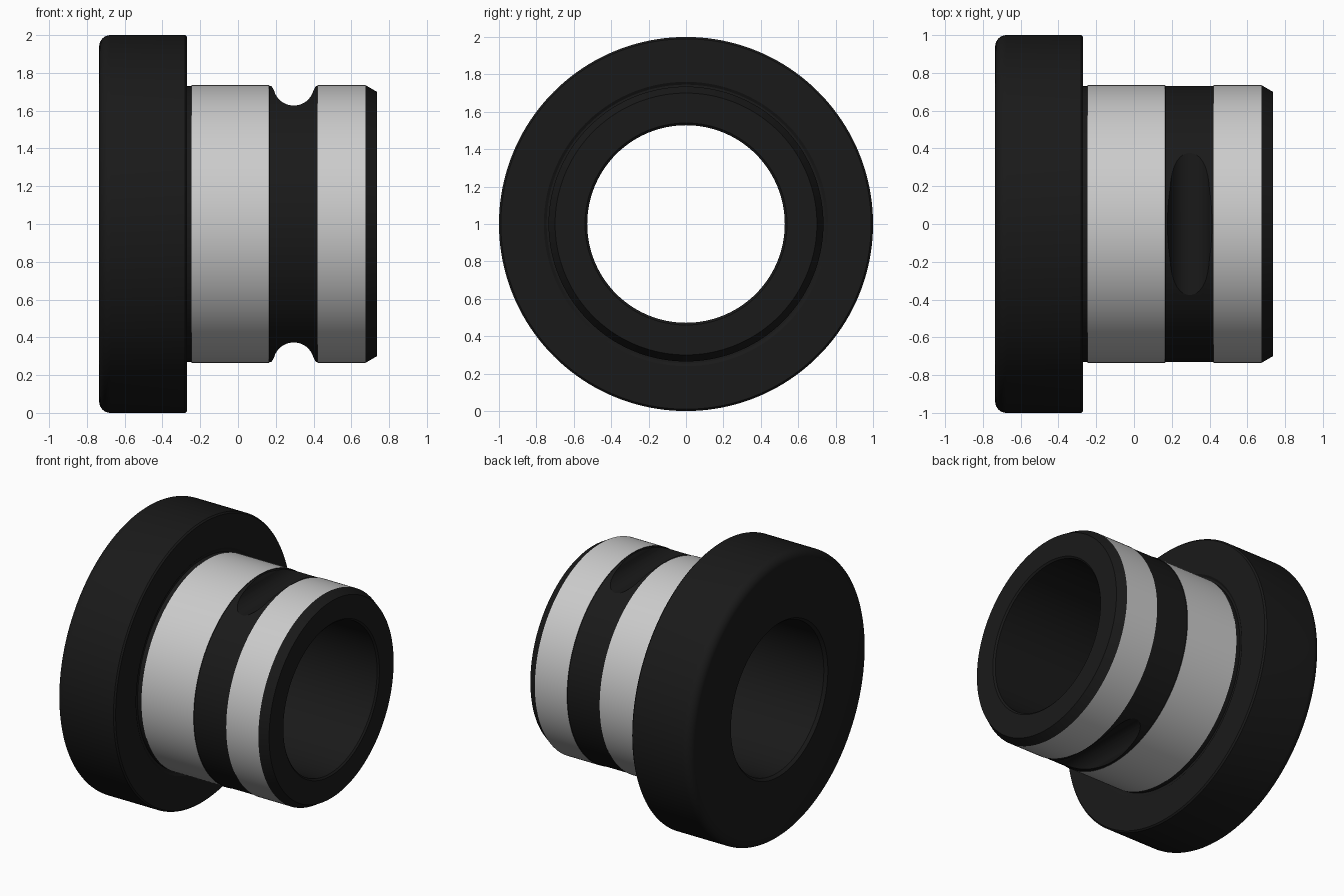
import bpy, bmesh, math

if "Cube" in bpy.data.objects:
    bpy.data.objects.remove(bpy.data.objects["Cube"])

SEGS = 160
CENTRE_Z = 1.0


def material(name, rgb):
    m = bpy.data.materials.new(name)
    m.diffuse_color = (*rgb, 1)
    m.use_nodes = True
    m.node_tree.nodes["Principled BSDF"].inputs["Base Color"].default_value = m.diffuse_color
    return m


def make_object(name, bm, mats):
    bmesh.ops.recalc_face_normals(bm, faces=bm.faces)
    mesh = bpy.data.meshes.new(name)
    bm.to_mesh(mesh)
    bm.free()
    ob = bpy.data.objects.new(name, mesh)
    bpy.context.collection.objects.link(ob)
    for m in mats:
        mesh.materials.append(m)
    return ob


def lathe(name, profile, mats):
    """Revolve a closed (x, radius, material index) profile around the x axis."""
    bm = bmesh.new()
    rings = []
    for s in range(SEGS):
        a = 2 * math.pi * s / SEGS
        rings.append([bm.verts.new((x, r * math.sin(a), CENTRE_Z + r * math.cos(a)))
                      for x, r, _ in profile])
    n = len(profile)
    for s in range(SEGS):
        p, q = rings[s], rings[(s + 1) % SEGS]
        for i in range(n):
            j = (i + 1) % n
            f = bm.faces.new((p[i], p[j], q[j], q[i]))
            f.material_index = profile[i][2]
    return make_object(name, bm, mats)


def notch_cutter(name, side, mats):
    """Round-bottomed bar along y that cuts one notch; side is +1 top, -1 bottom."""
    pts = [(-0.125, 0.1), (-0.125, 0.015), (-0.12, 0.0)]
    for k in range(25):
        a = math.radians(195 + 150 * k / 24)
        pts.append((0.108 * math.cos(a), 0.108 * math.sin(a)))
    pts += [(0.12, 0.0), (0.125, 0.015), (0.125, 0.1)]
    bm = bmesh.new()
    face = bm.faces.new([bm.verts.new((0.295 + x, -0.9, CENTRE_Z + side * (0.735 + z)))
                         for x, z in pts])
    ext = bmesh.ops.extrude_face_region(bm, geom=[face])
    moved = [v for v in ext["geom"] if isinstance(v, bmesh.types.BMVert)]
    bmesh.ops.translate(bm, verts=moved, vec=(0, 1.8, 0))
    ob = make_object(name, bm, mats)
    ob.hide_render = True
    return ob


black = material("black_coating", (0.01, 0.01, 0.01))
steel = material("ground_steel", (0.8, 0.8, 0.8))

# Bushing profile: flange with rounded rim, relief, two ground bands, chamfered tip
B, S = 0, 1
profile = [(-0.735, 0.545, B)]
for k in range(9):
    a = math.radians(90 * k / 8)
    profile.append((-0.675 - 0.06 * math.cos(a), 0.94 + 0.06 * math.sin(a), B))
profile += [
    (-0.28, 1.0, B), (-0.27, 0.99, B),
    (-0.27, 0.76, B), (-0.28, 0.745, B), (-0.28, 0.73, B),
    (-0.247, 0.73, B), (-0.245, 0.735, S),
    (0.165, 0.735, B), (0.166, 0.731, B),
    (0.421, 0.731, B), (0.422, 0.735, S),
    (0.675, 0.735, B), (0.735, 0.70, B),
    (0.735, 0.54, B), (0.725, 0.528, B), (-0.715, 0.528, B),
]
bushing = lathe("headed_bushing", profile, [black, steel])

# Lock notches across the top and bottom of the dark band
bpy.context.view_layer.objects.active = bushing
bushing.select_set(True)
for label, side in (("top", 1), ("bottom", -1)):
    cutter = notch_cutter(label + "_notch_cutter", side, [black])
    mod = bushing.modifiers.new(label + "_notch", "BOOLEAN")
    mod.operation = "DIFFERENCE"
    mod.solver = "EXACT"
    mod.object = cutter
    bpy.ops.object.modifier_apply(modifier=mod.name)
    bpy.data.objects.remove(cutter)

bpy.ops.object.shade_smooth_by_angle(angle=math.radians(25))
